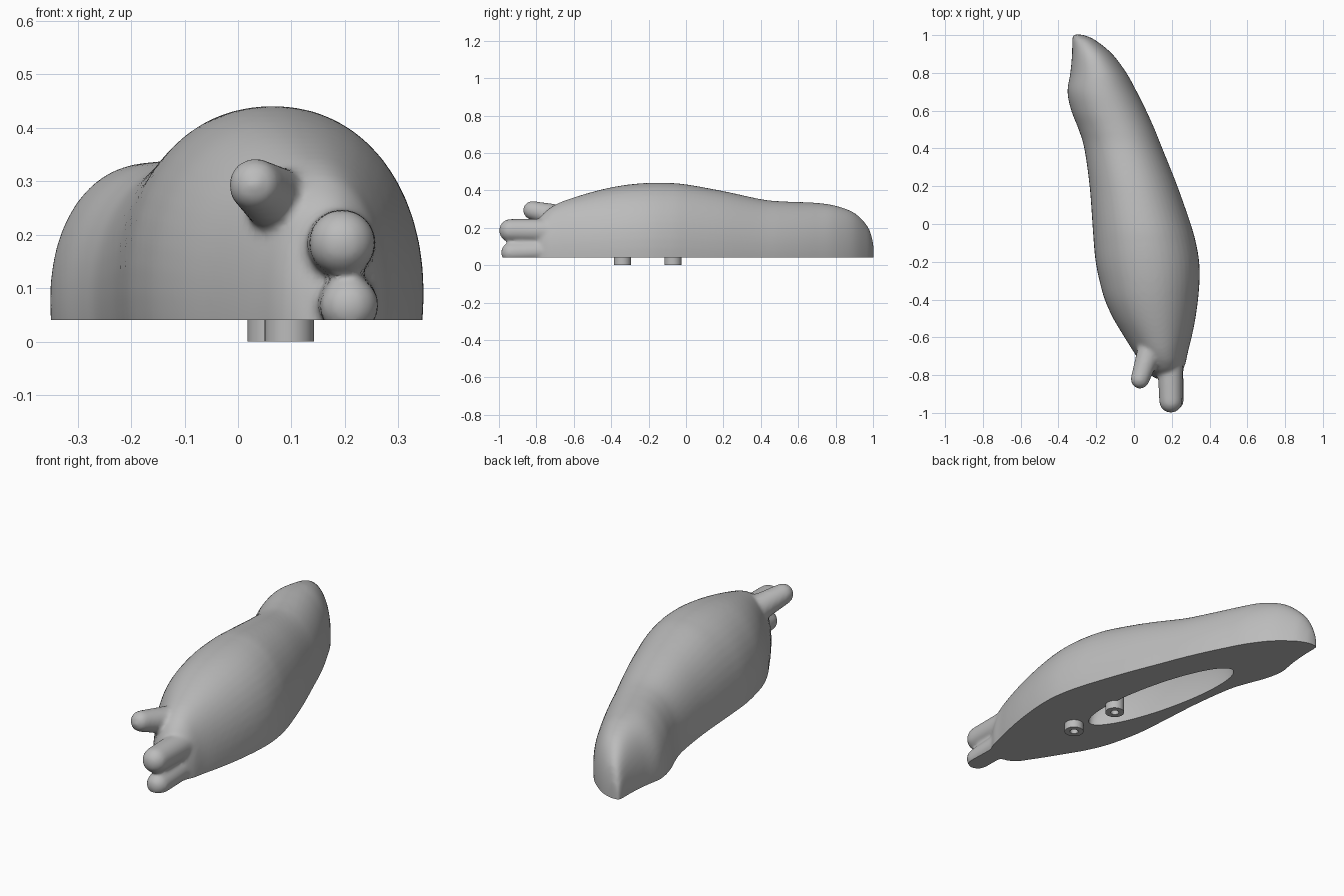
import bpy, bmesh, math
from mathutils import Vector, Matrix

if "Cube" in bpy.data.objects:
    bpy.data.objects.remove(bpy.data.objects["Cube"])

BASE_Z = 0.04

grey = bpy.data.materials.new("plain_grey")
grey.use_nodes = True
grey.diffuse_color = (0.5, 0.5, 0.5, 1)
grey.node_tree.nodes["Principled BSDF"].inputs["Base Color"].default_value = (0.5, 0.5, 0.5, 1)


def make_object(name, bm):
    bmesh.ops.recalc_face_normals(bm, faces=bm.faces)
    mesh = bpy.data.meshes.new(name)
    bm.to_mesh(mesh)
    bm.free()
    mesh.materials.append(grey)
    obj = bpy.data.objects.new(name, mesh)
    bpy.context.collection.objects.link(obj)
    return obj


def activate(obj):
    bpy.ops.object.select_all(action='DESELECT')
    obj.select_set(True)
    bpy.context.view_layer.objects.active = obj


def apply_modifier(obj, kind, **settings):
    mod = obj.modifiers.new(kind.lower(), kind)
    for key, value in settings.items():
        setattr(mod, key, value)
    activate(obj)
    bpy.ops.object.modifier_apply(modifier=mod.name)


def spline(points, steps):
    """Catmull-Rom samples through the points."""
    pts = [Vector(p) for p in points]
    pts = [2 * pts[0] - pts[1]] + pts + [2 * pts[-1] - pts[-2]]
    out = []
    for a, b, c, d in zip(pts, pts[1:], pts[2:], pts[3:]):
        for i in range(steps):
            t = i / steps
            out.append(0.5 * (2 * b + (c - a) * t + (2 * a - 5 * b + 4 * c - d) * t ** 2
                              + (3 * b - a - 3 * c + d) * t ** 3))
    return out + [pts[-2]]


def full(value):
    """Slightly squarer than a circle."""
    return math.copysign(abs(value) ** 0.95, value)


# Body stations from head to tail: y, low x side, high x side, top height
stations = [
    (-0.82, 0.12, 0.2, 0.13), (-0.79, 0.075, 0.245, 0.24), (-0.74, 0.04, 0.272, 0.297),
    (-0.68, 0.0, 0.285, 0.333), (-0.6, -0.05, 0.305, 0.362), (-0.5, -0.11, 0.325, 0.392),
    (-0.4, -0.155, 0.339, 0.416), (-0.3, -0.183, 0.347, 0.432), (-0.2, -0.203, 0.345, 0.44),
    (-0.1, -0.213, 0.328, 0.44), (0, -0.22, 0.3, 0.432),
    (0.2, -0.235, 0.23, 0.396), (0.4, -0.263, 0.15, 0.353), (0.5, -0.293, 0.11, 0.342),
    (0.6, -0.332, 0.065, 0.338), (0.7, -0.352, 0.015, 0.333), (0.8, -0.337, -0.04, 0.318),
    (0.9, -0.328, -0.115, 0.28), (0.97, -0.327, -0.2, 0.21), (0.995, -0.325, -0.25, 0.145),
    (1.003, -0.32, -0.28, 0.1),
]
SIDES = 48
bm = bmesh.new()
rings = []
for y, left, right, top in [tuple(p) for p in spline(stations, 5)]:
    mid_z = BASE_Z + 0.125 * (top - BASE_Z)
    ring = []
    for i in range(SIDES):
        a = math.tau * i / SIDES
        ring.append(bm.verts.new(((left + right) / 2 + (right - left) / 2 * full(math.cos(a)), y,
                                  mid_z + (top - mid_z) * full(math.sin(a)))))
    rings.append(ring)
for r, s in zip(rings, rings[1:]):
    for i in range(SIDES):
        j = (i + 1) % SIDES
        bm.faces.new((r[i], r[j], s[j], s[i]))
bm.faces.new(rings[0])
bm.faces.new(rings[-1])
body = make_object("slug_body", bm)


# Rounded feelers at the head: the hull of a tip ball and a root ball
def feeler(name, tip, root, tip_r, root_r):
    bm = bmesh.new()
    for centre, radius in ((tip, tip_r), (root, root_r)):
        bmesh.ops.create_uvsphere(bm, u_segments=24, v_segments=16, radius=radius,
                                  matrix=Matrix.Translation(centre))
    bmesh.ops.delete(bm, geom=bm.edges[:] + bm.faces[:], context='EDGES_FACES')
    bmesh.ops.convex_hull(bm, input=bm.verts[:])
    bmesh.ops.delete(bm, geom=[v for v in bm.verts if not v.link_faces], context='VERTS')
    return make_object(name, bm)


feelers = [
    feeler("upper_feeler", (0.032, -0.822, 0.293), (0.10, -0.62, 0.245), 0.05, 0.07),
    feeler("middle_feeler", (0.195, -0.938, 0.185), (0.19, -0.65, 0.18), 0.062, 0.07),
    feeler("lower_feeler", (0.208, -0.935, 0.067), (0.2, -0.65, 0.08), 0.055, 0.06),
]

# Fuse body and feelers into one soft skin
activate(body)
for obj in feelers:
    obj.select_set(True)
bpy.ops.object.join()
apply_modifier(body, 'REMESH', mode='VOXEL', voxel_size=0.01)
apply_modifier(body, 'SMOOTH', factor=0.5, iterations=9)

# Flat underside
bm = bmesh.new()
bm.from_mesh(body.data)
cut = bmesh.ops.bisect_plane(bm, geom=bm.verts[:] + bm.edges[:] + bm.faces[:], dist=1e-5,
                             plane_co=(0, 0, BASE_Z), plane_no=(0, 0, 1), clear_inner=True)
rim = [e for e in cut["geom_cut"] if isinstance(e, bmesh.types.BMEdge) and e.is_boundary]
bmesh.ops.edgeloop_fill(bm, edges=rim)
bmesh.ops.recalc_face_normals(bm, faces=bm.faces)
bm.to_mesh(body.data)
bm.free()

# Oval hollow in the underside
bm = bmesh.new()
bmesh.ops.create_uvsphere(bm, u_segments=64, v_segments=32, radius=1,
                          matrix=Matrix.Translation((-0.055, 0.14, BASE_Z + 0.003))
                          @ Matrix.Rotation(math.radians(13), 4, 'Z')
                          @ Matrix.Diagonal((0.11, 0.435, 0.25, 1)))
hollow = make_object("hollow_cutter", bm)
hollow.hide_render = True
apply_modifier(body, 'BOOLEAN', operation='DIFFERENCE', object=hollow, solver='EXACT')
bpy.data.objects.remove(hollow)
body.data.materials.clear()
body.data.materials.append(grey)
for face in body.data.polygons:
    face.material_index = 0


# Tubular pegs under the body
def peg(name, x, y, top):
    bm = bmesh.new()
    outline = [(0.046, 0), (0.046, top), (0.02, top), (0.02, 0)]
    loops = [[bm.verts.new((x + r * math.cos(math.tau * i / 40), y + r * math.sin(math.tau * i / 40), z))
              for i in range(40)] for r, z in outline]
    for k in range(4):
        a, b = loops[k], loops[(k + 1) % 4]
        for i in range(40):
            j = (i + 1) % 40
            bm.faces.new((a[i], a[j], b[j], b[i]))
    return make_object(name, bm)


pegs = [peg("front_peg", 0.096, -0.34, 0.06), peg("rear_peg", 0.064, -0.07, 0.2)]

for obj in [body] + pegs:
    activate(obj)
    bpy.ops.object.shade_smooth_by_angle(angle=math.radians(40))
